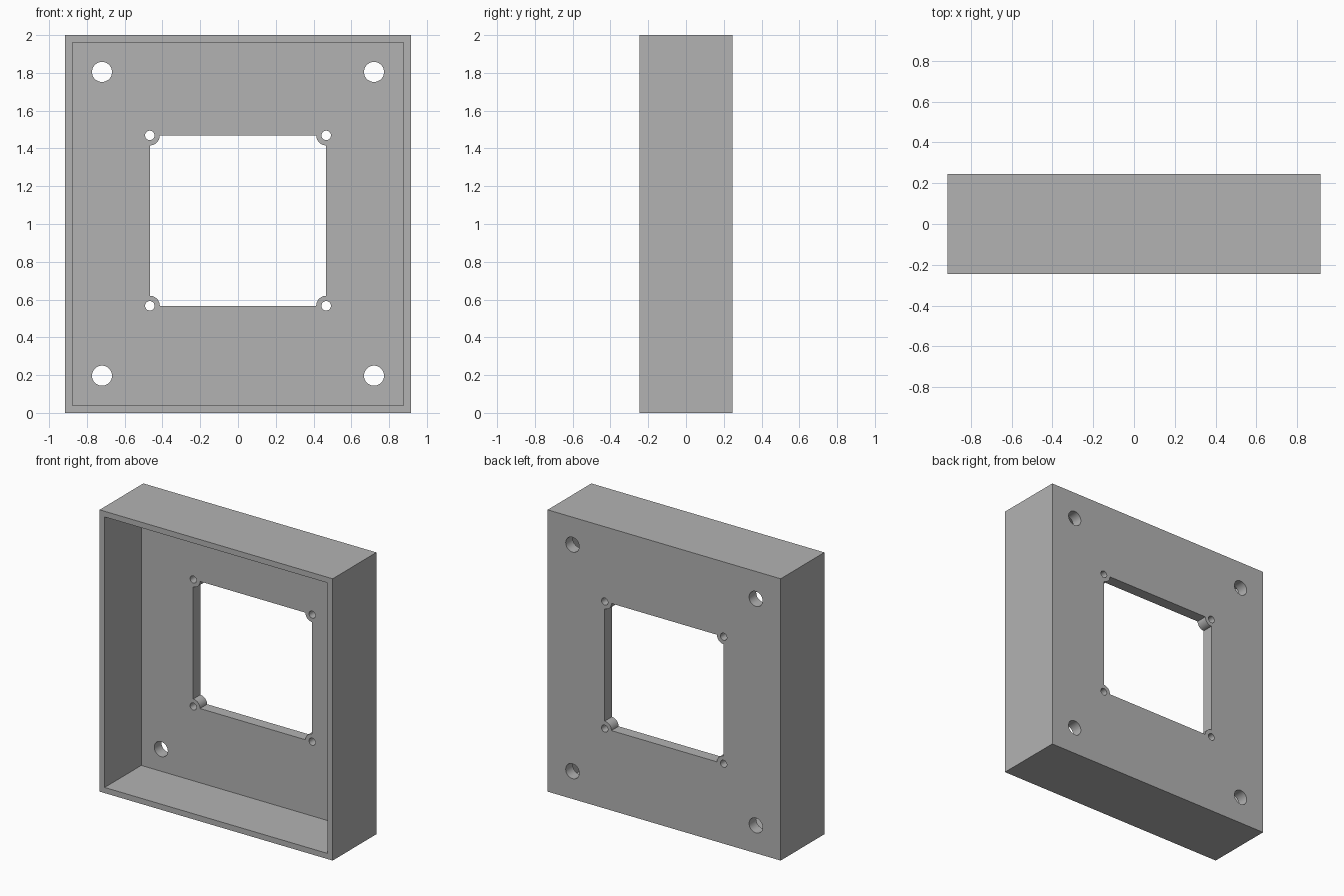
import bpy
import math

cube = bpy.data.objects.get("Cube")
if cube:
    bpy.data.objects.remove(cube, do_unlink=True)

# Overall sizes
W, D, H = 1.83, 0.49, 2.0
WALL, PLATE = 0.04, 0.08
BACK = D / 2
PLATE_Y = BACK - PLATE / 2
WIN_X, WIN_LOW, WIN_HIGH = 0.467, 0.567, 1.469

grey = bpy.data.materials.new("plain grey")
grey.use_nodes = True
colour = (0.45, 0.45, 0.45, 1)
grey.diffuse_color = colour
grey.node_tree.nodes["Principled BSDF"].inputs["Base Color"].default_value = colour


def box(name, size, centre):
    bpy.ops.mesh.primitive_cube_add(size=1, location=centre)
    ob = bpy.context.object
    ob.name = name
    ob.scale = size
    bpy.ops.object.transform_apply(location=True, rotation=True, scale=True)
    ob.data.materials.append(grey)
    return ob


def rod(name, radius, length, x, z):
    bpy.ops.mesh.primitive_cylinder_add(vertices=48, radius=radius, depth=length,
                                        location=(x, PLATE_Y, z),
                                        rotation=(math.pi / 2, 0, 0))
    ob = bpy.context.object
    ob.name = name
    bpy.ops.object.transform_apply(location=True, rotation=True, scale=True)
    ob.data.materials.append(grey)
    return ob


def combine(target, tool, operation):
    mod = target.modifiers.new(operation.title(), 'BOOLEAN')
    mod.operation = operation
    mod.solver = 'EXACT'
    mod.object = tool
    bpy.context.view_layer.objects.active = target
    bpy.ops.object.modifier_apply(modifier=mod.name)
    bpy.data.objects.remove(tool, do_unlink=True)


# Shallow housing, open at the front
housing = box("housing", (W, D, H), (0, 0, H / 2))
cavity = box("cavity", (W - 2 * WALL, D, H - 2 * WALL), (0, -PLATE, H / 2))
combine(housing, cavity, 'DIFFERENCE')

# Window through the back plate, leaving a round lug at each corner
corners = [(x, z) for x in (-WIN_X, WIN_X) for z in (WIN_LOW, WIN_HIGH)]
window = box("window", (2 * WIN_X, PLATE * 2, WIN_HIGH - WIN_LOW),
             (0, PLATE_Y, (WIN_LOW + WIN_HIGH) / 2))
for x, z in corners:
    combine(window, rod("lug", 0.053, PLATE * 3, x, z), 'DIFFERENCE')
combine(housing, window, 'DIFFERENCE')

# Screw holes in the lugs and larger mounting holes near the outer corners
for x, z in corners:
    combine(housing, rod("screw_hole", 0.025, PLATE * 2, x, z), 'DIFFERENCE')
for x in (-0.72, 0.72):
    for z in (0.197, 1.805):
        combine(housing, rod("mounting_hole", 0.053, PLATE * 2, x, z), 'DIFFERENCE')

# Smooth hole walls with crisp edges
bpy.ops.object.select_all(action='DESELECT')
housing.select_set(True)
bpy.context.view_layer.objects.active = housing
bpy.ops.object.shade_smooth_by_angle(angle=math.radians(30))
